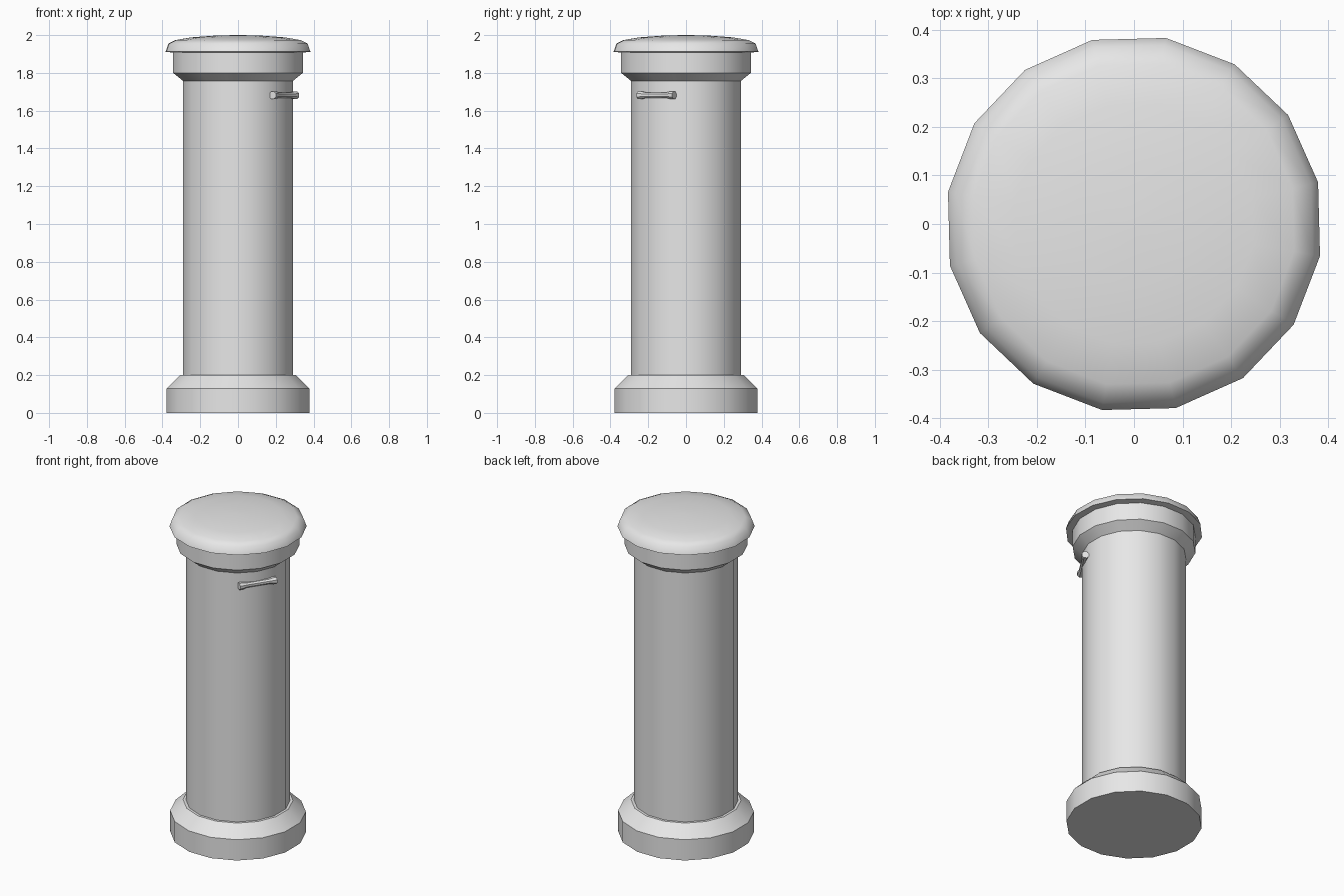
import bpy
import math
from mathutils import Vector

SIDES = 16

default = bpy.data.objects.get("Cube")
if default:
    bpy.data.objects.remove(default, do_unlink=True)

grey = bpy.data.materials.new("light grey")
grey.use_nodes = True
grey.diffuse_color = (0.8, 0.8, 0.8, 1)
grey.node_tree.nodes["Principled BSDF"].inputs["Base Color"].default_value = (0.8, 0.8, 0.8, 1)


def lathe(name, profile, sides=SIDES, turn=0.0, smooth=35):
    """Closed solid of revolution about z from (radius, height) points, flats facing the axes."""
    verts, faces = [], []
    for r, z in profile:
        for i in range(sides):
            a = 2 * math.pi * (i + 0.5) / sides + turn
            verts.append((r * math.cos(a), r * math.sin(a), z))
    for k in range(len(profile) - 1):
        for i in range(sides):
            j = (i + 1) % sides
            a, b = k * sides, (k + 1) * sides
            faces.append((a + i, a + j, b + j, b + i))
    last = (len(profile) - 1) * sides
    faces.append(tuple(reversed(range(sides))))
    faces.append(tuple(range(last, last + sides)))
    mesh = bpy.data.meshes.new(name)
    mesh.from_pydata(verts, [], faces)
    mesh.materials.append(grey)
    obj = bpy.data.objects.new(name, mesh)
    bpy.context.collection.objects.link(obj)
    bpy.ops.object.select_all(action='DESELECT')
    obj.select_set(True)
    bpy.context.view_layer.objects.active = obj
    bpy.ops.object.shade_smooth_by_angle(angle=math.radians(smooth))
    return obj


# Plinth with a chamfered upper edge
lathe("base", [(0.385, 0), (0.385, 0.13), (0.312, 0.2)])

# Tall round column
lathe("shaft", [(0.296, 0.15), (0.296, 1.8)])

# Collar flaring out below the cap
lathe("collar", [(0.296, 1.757), (0.35, 1.8), (0.35, 1.92)])

# Shallow domed cap, turned slightly
lathe("cap", [(0.33, 1.905), (0.389, 1.912), (0.374, 1.955), (0.335, 1.974),
              (0.25, 1.988), (0.13, 1.997), (0.02, 2.0)],
      turn=math.radians(1.5), smooth=60)

# Straight handle with flared ends, laid across the column
start, end = Vector((0.183, -0.252, 1.682)), Vector((0.307, -0.062, 1.682))
half = (end - start).length / 2
handle = lathe("handle", [(0.022, -half), (0.022, 0.02 - half), (0.016, 0.045 - half),
                          (0.016, half - 0.045), (0.022, half - 0.02), (0.022, half)], sides=8)
handle.location = (start + end) / 2
handle.rotation_euler = (end - start).to_track_quat('Z', 'Y').to_euler()
